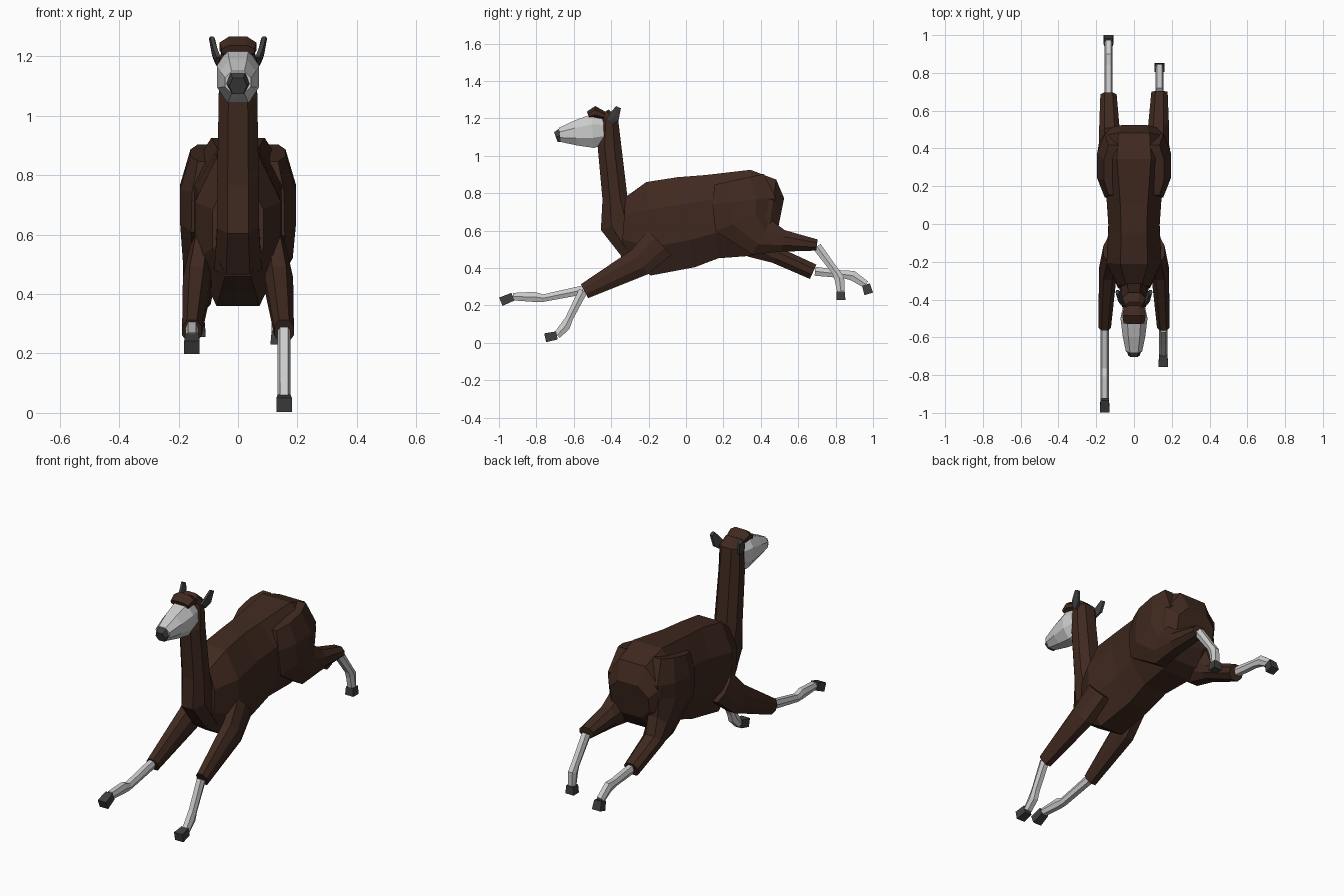
import bpy, bmesh
from mathutils import Vector

if "Cube" in bpy.data.objects:
    bpy.data.objects.remove(bpy.data.objects["Cube"])

def material(name, r, g, b):
    m = bpy.data.materials.new(name)
    m.diffuse_color = (r, g, b, 1)
    m.use_nodes = True
    m.node_tree.nodes["Principled BSDF"].inputs["Base Color"].default_value = m.diffuse_color
    return m

WOOL = material("wool", 0.05, 0.022, 0.014)
PALE = material("pale", 0.6, 0.6, 0.6)
DARK = material("dark", 0.05, 0.05, 0.05)

OCTAGON = [(1, .4), (.5, 1), (-.5, 1), (-1, .4), (-1, -.4), (-.5, -1), (.5, -1), (1, -.4)]
HEXAGON = [(1, 0), (.6, 1), (-.6, 1), (-1, 0), (-.6, -1), (.6, -1)]
BOX = [(1, 1), (-1, 1), (-1, -1), (1, -1)]


def loft(name, mat, sections, x0=0, x1=None, profile=OCTAGON):
    """Skin a profile along a side-view path of (y, z, half_depth, half_width);
    each section stands square to the path, x runs from x0 to x1."""
    x1 = x0 if x1 is None else x1
    pts = [Vector(s[:2]) for s in sections]
    last = len(pts) - 1
    bm = bmesh.new()
    rings = []
    for i, (y, z, d, w) in enumerate(sections):
        t = Vector((0, 0))
        if i > 0:
            t += (pts[i] - pts[i - 1]).normalized()
        if i < last:
            t += (pts[i + 1] - pts[i]).normalized()
        t.normalize()
        x = x0 + (x1 - x0) * i / last
        rings.append([bm.verts.new((x + u * w, y - t.y * v * d, z + t.x * v * d))
                      for u, v in profile])
    n = len(profile)
    for a, b in zip(rings, rings[1:]):
        for i in range(n):
            j = (i + 1) % n
            bm.faces.new((a[i], a[j], b[j], b[i]))
    bm.faces.new(rings[0])
    bm.faces.new(rings[-1][::-1])
    bmesh.ops.recalc_face_normals(bm, faces=bm.faces)
    mesh = bpy.data.meshes.new(name)
    bm.to_mesh(mesh)
    bm.free()
    mesh.materials.append(mat)
    ob = bpy.data.objects.new(name, mesh)
    bpy.context.collection.objects.link(ob)


# Torso
loft("torso", WOOL, [
    (-.335, .62, .16, .085), (-.2, .61, .25, .145), (0, .645, .245, .135),
    (.14, .675, .225, .145), (.345, .695, .23, .18), (.455, .685, .19, .165),
    (.505, .675, .10, .12)])

# Neck
loft("neck", WOOL, [
    (-.285, .495, .068, .08), (-.36, .635, .10, .07), (-.38, .775, .067, .07),
    (-.41, 1.06, .063, .065), (-.41, 1.19, .048, .063), (-.435, 1.235, .025, .045)])

# Head, nose and tuft
loft("face", PALE, [
    (-.44, 1.135, .075, .058), (-.5, 1.132, .09, .071),
    (-.59, 1.122, .067, .06), (-.675, 1.112, .038, .043)])
loft("nose", DARK, [(-.668, 1.11, .036, .041), (-.696, 1.1, .028, .03)], profile=HEXAGON)
loft("tuft", WOOL, [
    (-.523, 1.218, .02, .055), (-.485, 1.232, .034, .062), (-.425, 1.21, .02, .05)])

# Ears and upper front legs, mirrored
for side, s in (("right", 1), ("left", -1)):
    loft("ear_" + side, DARK, [
        (-.41, 1.182, .022, .012), (-.385, 1.208, .03, .012), (-.361, 1.26, .014, .01)],
        s * .065, s * .088, HEXAGON)
    loft("front_upper_leg_" + side, WOOL, [
        (-.14, .535, .09, .04), (-.25, .43, .078, .047), (-.543, .276, .042, .033)],
        s * .122, s * .155)

# Thighs: shared hip, right trailing high, left trailing low
HIP = [(.285, .875, .135, .05), (.31, .76, .17, .08), (.31, .66, .165, .075)]
loft("thigh_right", WOOL, HIP + [
    (.405, .565, .105, .06), (.52, .545, .058, .055), (.70, .523, .03, .043)], .11, .135)
loft("thigh_left", WOOL, HIP + [
    (.405, .53, .10, .06), (.485, .467, .045, .055), (.68, .38, .042, .043)], -.11, -.135)

# Lower legs: same build, posed by knee, fetlock, pastern, hoof top, hoof tip
POSES = {
    "front_right": (.155, [(-.55, .278), (-.625, .13), (-.645, .09), (-.69, .04), (-.753, .027)]),
    "front_left": (-.155, [(-.55, .283), (-.765, .239), (-.81, .246), (-.925, .247), (-.99, .22)]),
    "hind_right": (.135, [(.70, .515), (.80, .38), (.82, .345), (.828, .275), (.828, .23)]),
    "hind_left": (-.135, [(.69, .383), (.84, .366), (.89, .36), (.962, .312), (.977, .262)]),
}
for name, (x, path) in POSES.items():
    leg = [p + (d, .022) for p, d in zip(path, (.024, .02, .027, .02))]
    loft(name + "_lower_leg", PALE, leg, x, profile=HEXAGON)
    hoof = [path[3] + (.022, .022), path[4] + (.024, .026)]
    loft(name + "_hoof", DARK, hoof, x, profile=BOX)
